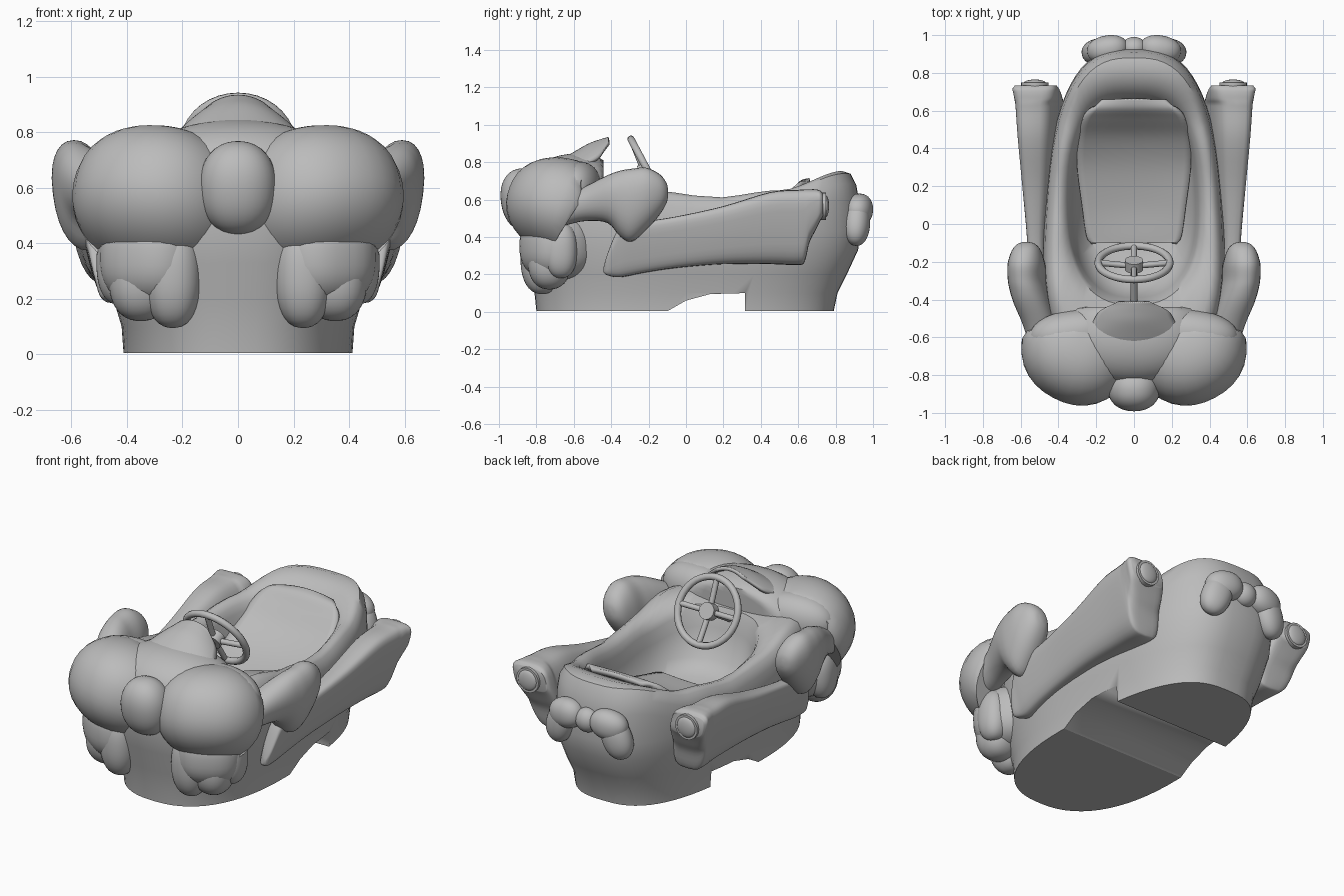
import bpy, bmesh, math
from math import sin, cos, pi, radians, copysign
from mathutils import Vector, Euler

cube = bpy.data.objects.get("Cube")
if cube:
    bpy.data.objects.remove(cube, do_unlink=True)

grey = bpy.data.materials.new("plain_grey")
grey.use_nodes = True
grey.diffuse_color = (0.5, 0.5, 0.5, 1)
grey.node_tree.nodes["Principled BSDF"].inputs["Base Color"].default_value = (0.5, 0.5, 0.5, 1)


def power(v, e):
    return copysign(abs(v) ** e, v)


def finish(name, bm, angle=40):
    bmesh.ops.recalc_face_normals(bm, faces=bm.faces)
    me = bpy.data.meshes.new(name)
    bm.to_mesh(me)
    bm.free()
    me.materials.append(grey)
    ob = bpy.data.objects.new(name, me)
    bpy.context.collection.objects.link(ob)
    for o in bpy.context.selected_objects:
        o.select_set(False)
    ob.select_set(True)
    bpy.context.view_layer.objects.active = ob
    bpy.ops.object.shade_smooth_by_angle(angle=radians(angle))
    return ob


def skin(name, rings, angle=40):
    """Closed skin through equal rings of points, capped at both ends."""
    bm = bmesh.new()
    rows = [[bm.verts.new(p) for p in r] for r in rings]
    n = len(rows[0])
    for a, b in zip(rows, rows[1:]):
        for i in range(n):
            j = (i + 1) % n
            bm.faces.new((a[i], a[j], b[j], b[i]))
    bm.faces.new(rows[0])
    bm.faces.new(rows[-1])
    return finish(name, bm, angle)


def smooth_sections(secs, steps=4):
    """Catmull-Rom refinement of a list of number tuples."""
    out = []
    for i in range(len(secs) - 1):
        p = [secs[max(0, min(len(secs) - 1, i + k))] for k in (-1, 0, 1, 2)]
        for s in range(steps):
            t = s / steps
            out.append([0.5 * (2 * b + (c - a) * t + (2 * a - 5 * b + 4 * c - d) * t * t
                               + (3 * b - a - 3 * c + d) * t ** 3) for a, b, c, d in zip(*p)])
    return out + [list(secs[-1])]


def loft(name, secs, side=1, n=2.5, shear=0.0, count=28):
    """Sections are (y, centre x, half width, low z, high z)."""
    rings = []
    for y, x, w, lo, hi in smooth_sections(secs):
        zc, h = (lo + hi) / 2, (hi - lo) / 2
        ring = []
        for k in range(count):
            a = 2 * pi * k / count
            dz = h * power(sin(a), 2 / n)
            ring.append((side * (x + w * power(cos(a), 2 / n) + shear * dz), y, zc + dz))
        rings.append(ring)
    return skin(name, rings, 50)


def blob(name, loc, radii, rot=(0, 0, 0), n=2.0, side=1, back=None):
    """Rounded ellipsoid, optionally trimmed at a rear limit given by height."""
    bm = bmesh.new()
    bmesh.ops.create_uvsphere(bm, u_segments=32, v_segments=20, radius=1)
    turn = Euler([radians(r) for r in rot]).to_matrix()
    for v in bm.verts:
        k = sum(abs(c) ** n for c in v.co) ** (-1 / n)
        p = turn @ Vector([c * k * r for c, r in zip(v.co, radii)]) + Vector(loc)
        if back:
            p.y = min(p.y, back(p.z))
        p.x *= side
        v.co = p
    return finish(name, bm)


def rod(name, a, b, radius, count=16):
    a, b = Vector(a), Vector(b)
    q = (b - a).to_track_quat('Z', 'Y')
    rings = [[p + q @ Vector((radius * cos(2 * pi * i / count), radius * sin(2 * pi * i / count), 0))
              for i in range(count)] for p in (a, b)]
    return skin(name, rings)


def rim(y):
    pts = ((-1, .70), (-.4, .71), (-.1, .64), (.15, .61), (.5, .65), (.85, .755), (1, .74))
    for (a, za), (b, zb) in zip(pts, pts[1:]):
        if y <= b:
            t = (y - a) / (b - a)
            return za + (zb - za) * t * t * (3 - 2 * t)
    return pts[-1][1]


# Hull: outer wall, rolled rim and cockpit; last value chooses height from rim
def hull_ring(w, front, back, z, from_rim):
    ring = []
    for k in range(64):
        a = 2 * pi * k / 64
        e = 2 / 2.8 if sin(a) > 0 else 2 / 2.4
        y = (front + back) / 2 + (back - front) / 2 * power(sin(a), e)
        x = w * power(cos(a), e) * (1 - 0.12 * y)
        ring.append((x, y, z + rim(y) if from_rim else z))
    return ring


hull = skin("hull", [hull_ring(*r) for r in (
    (.408, -.80, .79, .005, 0), (.415, -.81, .81, .10, 0), (.445, -.83, .86, .20, 0),
    (.468, -.86, .92, .33, 0), (.475, -.88, .935, .43, 0), (.475, -.88, .925, -.15, 1),
    (.465, -.87, .91, -.07, 1), (.44, -.84, .88, -.015, 1), (.415, -.74, .83, 0, 1),
    (.385, -.55, .75, -.005, 1), (.36, -.43, .69, -.03, 1), (.345, -.41, .665, -.07, 1),
    (.33, -.39, .64, -.14, 1), (.31, -.34, .60, .40, 0), (.26, -.24, .52, .33, 0))], 45)

# Notch cut across the underside
notch = skin("notch_cutter", [[(x, y, z) for y, z in (
    (-.10, -.1), (-.10, .003), (0, .06), (.13, .095), (.315, .10), (.315, -.1))] for x in (-1, 1)])
notch.hide_render = True
notch.hide_viewport = True
cut = hull.modifiers.new("notch", 'BOOLEAN')
cut.operation, cut.solver, cut.object = 'DIFFERENCE', 'EXACT', notch


# Curved sheets: rows of (y, half width, z at middle, edge drop)
def sheet(name, rows, thickness, across=16, steps=5):
    bm = bmesh.new()
    grid = [[bm.verts.new((w * t, y, z - d * t * t))
             for t in [2 * i / across - 1 for i in range(across + 1)]]
            for y, w, z, d in smooth_sections(rows, steps)]
    for a, b in zip(grid, grid[1:]):
        for i in range(across):
            bm.faces.new((a[i], a[i + 1], b[i + 1], b[i]))
    ob = finish(name, bm)
    mod = ob.modifiers.new("thickness", 'SOLIDIFY')
    mod.thickness, mod.offset = thickness, -1
    return ob


sheet("seat", ((-.10, .22, .36, -.01), (-.07, .25, .365, -.01), (.1, .275, .39, -.02),
               (.3, .30, .45, -.02), (.45, .295, .535, -.02), (.55, .27, .635, -.01),
               (.61, .22, .70, .005), (.66, .17, .715, .02)), .03)

# Hood dome rising to a thin peak at the rear
sheet("hood_visor", ((-.80, .10, .73, .03), (-.70, .24, .795, .08), (-.60, .27, .855, .11),
                     (-.52, .22, .90, .10), (-.46, .18, .922, .085), (-.415, .09, .935, .025)), .02)
blob("hood_core", (0, -.59, .65), (.37, .26, .195), n=2.1, back=lambda z: -.44)

# Front knob
blob("front_knob", (0, -.865, .60), (.14, .125, .168), (8, 0, 0), 2.2)


def lobe_back(z):
    return -.56 + .62 * min(0, z - .6)


for s, label in ((1, "left"), (-1, "right")):
    # Swept front lobes and the tufts around them
    blob(label + "_front_lobe", (.275, -.63, .545), (.31, .335, .26), (-24, 0, 28), 2.2, s, lobe_back)
    blob(label + "_rear_tuft", (.32, -.58, .66), (.235, .125, .145), (0, 0, -8), 2.2, s)
    blob(label + "_lower_tuft", (.30, -.69, .35), (.19, .19, .18), (0, 0, 28), 2.5, s)
    for i, (loc, radii) in enumerate((
            ((.235, -.77, .29), (.105, .115, .195)), ((.35, -.73, .27), (.115, .115, .15)),
            ((.43, -.67, .33), (.08, .09, .15)))):
        blob(f"{label}_tuft_scallop_{i + 1}", loc, radii, n=2.3, side=s)

    # Front arm with a rounded shoulder
    loft(label + "_front_arm", (
        (-.76, .46, .04, .45, .52), (-.66, .48, .07, .46, .61), (-.54, .50, .085, .485, .67),
        (-.42, .54, .095, .475, .73), (-.35, .555, .10, .40, .755), (-.29, .565, .10, .375, .765),
        (-.21, .57, .096, .44, .77), (-.14, .57, .075, .52, .735), (-.105, .57, .045, .58, .69),
        (-.095, .57, .01, .62, .65)), s, 2.2, .12)

    # Long rear fender, leaning outward and widening to a blunt stepped tail
    loft(label + "_rear_fender", (
        (-.44, .48, .008, .21, .24), (-.42, .48, .03, .195, .31), (-.37, .48, .045, .185, .43),
        (-.32, .485, .05, .19, .48), (-.22, .49, .05, .21, .485),
        (-.05, .495, .054, .235, .51), (.2, .497, .074, .255, .565),
        (.45, .495, .095, .255, .64), (.6, .495, .105, .25, .652), (.635, .497, .107, .27, .655),
        (.66, .505, .112, .37, .655), (.69, .512, .115, .43, .655), (.715, .52, .116, .48, .65),
        (.732, .52, .106, .51, .635)), s, 3.6, .25)
    rod(label + "_tail_light", (s * .525, .70, .565), (s * .525, .748, .565), .073, 20)
    blob(label + "_tail_light_cap", (.525, .745, .565), (.06, .02, .06), side=s)

    # Bow loops
    blob(label + "_bow_loop", (.14, .925, .545), (.11, .073, .085), (0, 10, -10), 2.2, s)
    blob(label + "_bow_tip", (.185, .915, .475), (.085, .068, .125), (0, -20, -12), 2.2, s)
blob("bow_knot", (0, .93, .54), (.07, .06, .07))

# Steering wheel, tilted toward the driver
centre = Vector((0, -.205, .755))
tilt = Euler((radians(-62), 0, 0))
bpy.ops.mesh.primitive_torus_add(location=centre, rotation=tilt, major_radius=.19,
                                 minor_radius=.02, major_segments=36, minor_segments=10)
wheel = bpy.context.object
wheel.name = "steering_wheel"
wheel.data.materials.append(grey)
bpy.ops.object.shade_smooth_by_angle(angle=radians(60))
turn = tilt.to_matrix()
for i in range(4):
    a = i * pi / 2
    rod(f"wheel_spoke_{i + 1}", centre - turn @ Vector((0, 0, .02)),
        centre + turn @ Vector((.19 * cos(a), .19 * sin(a), 0)), .016, 10)
rod("wheel_hub", centre - turn @ Vector((0, 0, .04)), centre + turn @ Vector((0, 0, .015)), .048, 20)
rod("steering_column", centre, (0, -.43, .62), .018, 12)
